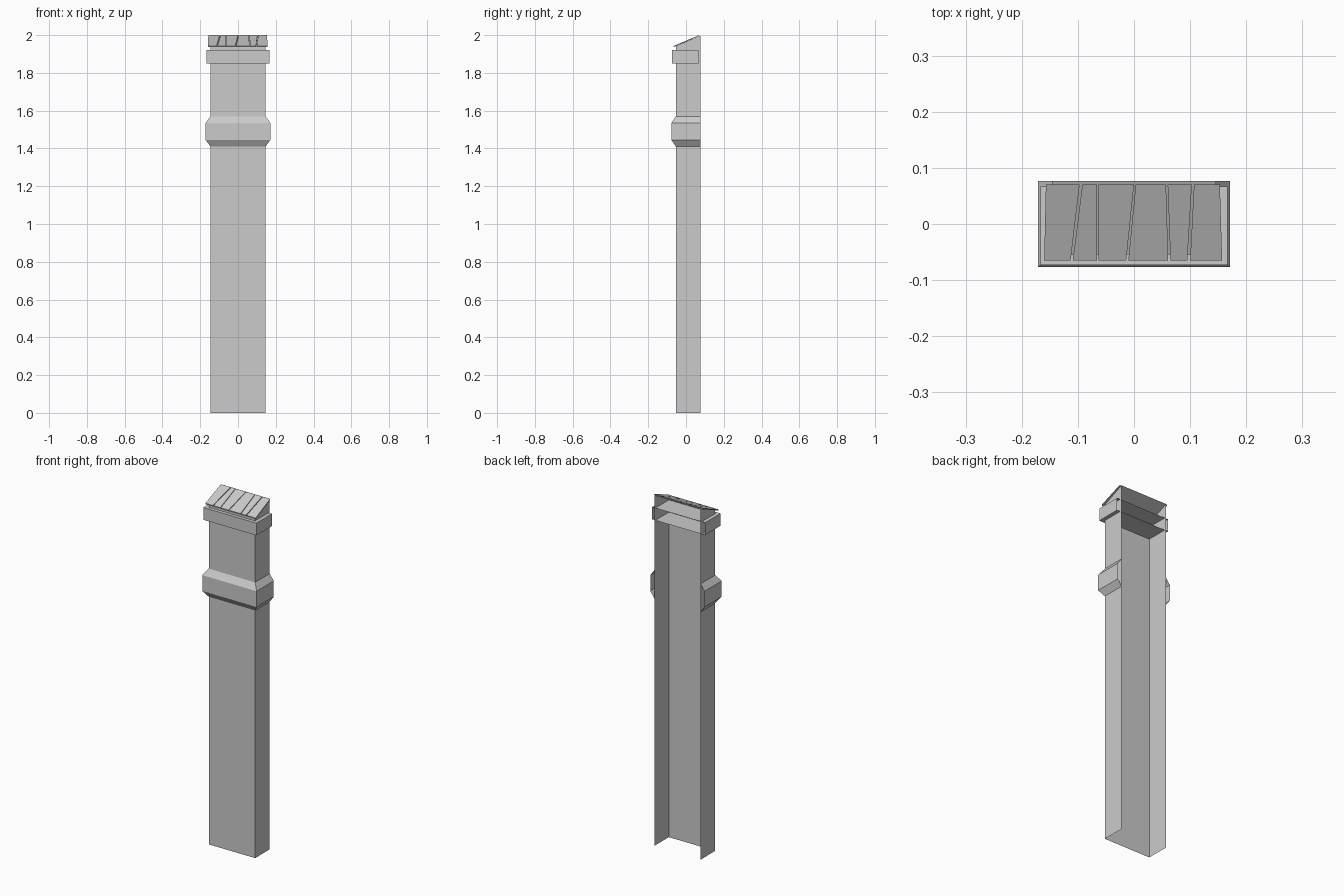
import bpy

cube = bpy.data.objects.get("Cube")
if cube:
    bpy.data.objects.remove(cube, do_unlink=True)

stone = bpy.data.materials.new("grey_stone")
stone.use_nodes = True
GREY = (0.6, 0.6, 0.6, 1)
stone.diffuse_color = GREY
stone.node_tree.nodes["Principled BSDF"].inputs["Base Color"].default_value = GREY

BACK = 0.077


def make(name, verts, faces):
    mesh = bpy.data.meshes.new(name)
    mesh.from_pydata(verts, [], faces)
    mesh.materials.append(stone)
    obj = bpy.data.objects.new(name, mesh)
    bpy.context.collection.objects.link(obj)
    return obj


def open_back_shell(name, profile, back, bottom=False, top=False):
    """Stack U-shaped rings (half width, front y, z), open at the rear."""
    verts, faces = [], []
    for half, front, z in profile:
        z_at = z if callable(z) else (lambda y, z=z: z)
        for x, y in ((-half, back), (-half, front), (half, front), (half, back)):
            verts.append((x, y, z_at(y)))
    for r in range(len(profile) - 1):
        for i in range(3):
            a = r * 4 + i
            faces.append((a, a + 1, a + 5, a + 4))
    if bottom:
        faces.append((3, 2, 1, 0))
    if top:
        n = len(verts) - 4
        faces.append((n, n + 1, n + 2, n + 3))
    return make(name, verts, faces)


def slope(y):
    return 1.9935 + 0.42 * (y - 0.07)


# Shaft with a sloping top, open at the back and underneath
open_back_shell("shaft", [(0.146, -0.054, 0), (0.146, -0.054, slope)], BACK, top=True)

# Chamfered band around the front and sides
open_back_shell("middle_band", [(0.146, -0.054, 1.41), (0.171, -0.077, 1.445),
                                (0.171, -0.077, 1.535), (0.146, -0.054, 1.57)], BACK)

# Square collar with floor and lid
open_back_shell("upper_collar", [(0.167, -0.073, 1.85), (0.167, -0.073, 1.92)],
                0.067, bottom=True, top=True)

# Uneven roof planks: front left, front right, back left, back right
planks = [(-0.160, -0.113, -0.157, -0.097), (-0.109, -0.066, -0.092, -0.066),
          (-0.063, -0.014, -0.063, 0.000), (-0.010, 0.061, 0.003, 0.057),
          (0.065, 0.095, 0.060, 0.103), (0.100, 0.157, 0.107, 0.153)]
for i, (fl, fr, bl, br) in enumerate(planks):
    corners = ((fl, -0.065), (fr, -0.065), (br, 0.07), (bl, 0.07))
    verts = [(x, y, slope(y) + lift) for lift in (0.0005, 0.0065) for x, y in corners]
    sides = [(k, (k + 1) % 4, (k + 1) % 4 + 4, k + 4) for k in range(4)]
    make(f"roof_plank_{i + 1}", verts, [(3, 2, 1, 0), (4, 5, 6, 7)] + sides)
